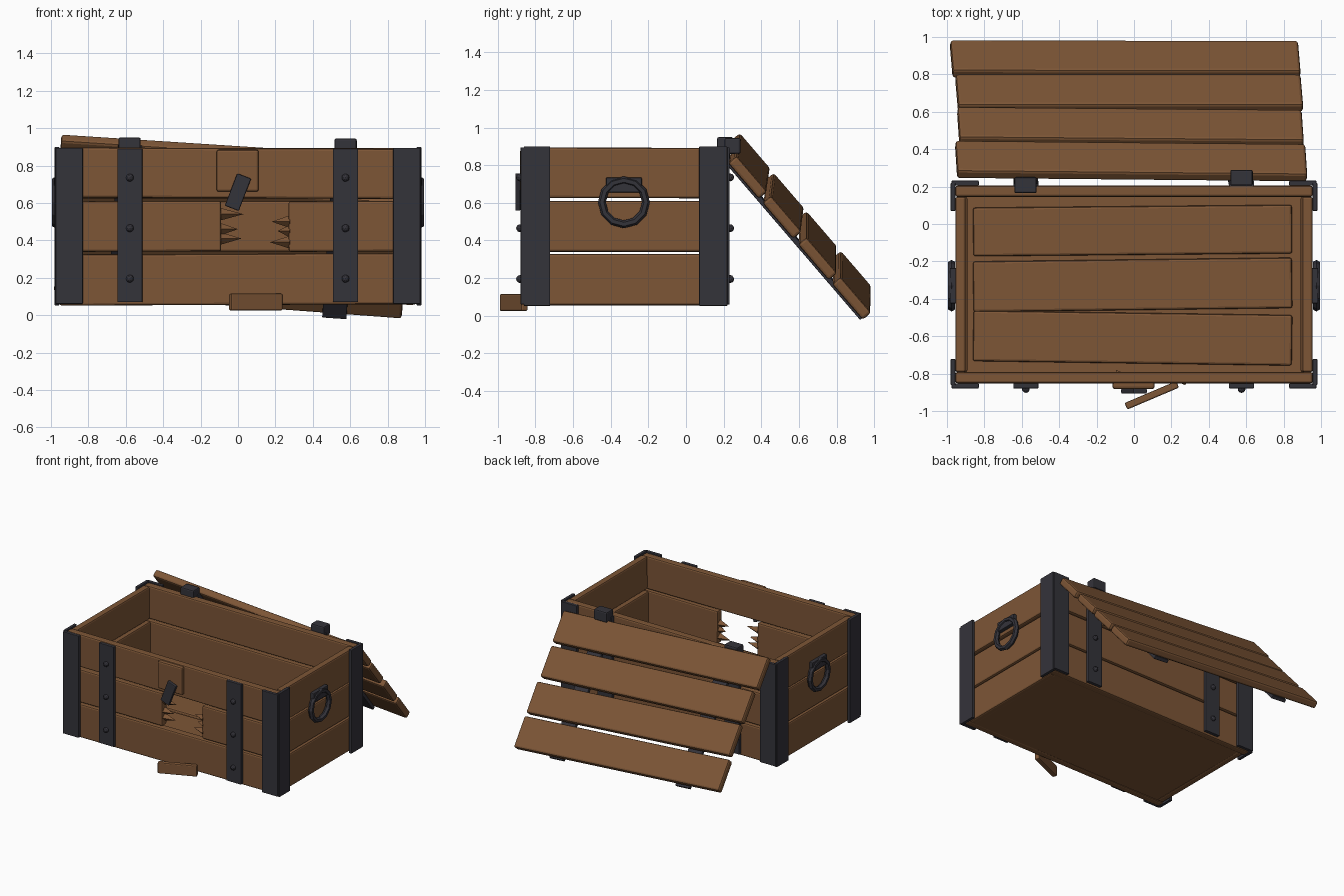
import bpy, bmesh, math, random
from mathutils import Matrix, Vector

random.seed(4)
cube = bpy.data.objects.get("Cube")
if cube:
    bpy.data.objects.remove(cube)


def material(name, rgb, rough):
    m = bpy.data.materials.new(name)
    m.use_nodes = True
    m.diffuse_color = (*rgb, 1)
    bsdf = m.node_tree.nodes["Principled BSDF"]
    bsdf.inputs["Base Color"].default_value = (*rgb, 1)
    bsdf.inputs["Roughness"].default_value = rough
    return m


WOOD = material("brown wood", (0.205, 0.092, 0.037), 0.8)
IRON = material("dark iron", (0.034, 0.033, 0.042), 0.6)


def finish(name, bm, mat, matrix):
    mesh = bpy.data.meshes.new(name)
    bm.to_mesh(mesh)
    bm.free()
    mesh.materials.append(mat)
    obj = bpy.data.objects.new(name, mesh)
    obj.matrix_world = matrix
    bpy.context.collection.objects.link(obj)
    return obj


def box(name, lo, hi, mat=WOOD, bevel=0.012, rot=None, frame=None):
    """Bevelled box between two corners, turned about its centre, in a frame."""
    lo, hi = Vector(lo), Vector(hi)
    bm = bmesh.new()
    bmesh.ops.create_cube(bm, size=1)
    bmesh.ops.scale(bm, vec=hi - lo, verts=bm.verts)
    bmesh.ops.bevel(bm, geom=bm.edges[:], offset=bevel, segments=2,
                    profile=0.5, affect='EDGES')
    matrix = (frame or Matrix()) @ Matrix.Translation((lo + hi) / 2)
    return finish(name, bm, mat, matrix @ (rot or Matrix()))


def turn(degrees, axis):
    return Matrix.Rotation(math.radians(degrees), 4, axis)


def wobble(axis, amount=0.3):
    return turn(random.uniform(-amount, amount), axis)


def rivet(x, y, z):
    bm = bmesh.new()
    bmesh.ops.create_icosphere(bm, subdivisions=2, radius=0.021)
    finish("rivet", bm, IRON, Matrix.Translation((x, y, z)))


# Plank rows shared by all four walls
ROWS = [(0.055, 0.328), (0.34, 0.61), (0.625, 0.893)]
FRONT, BACK, INNER = -0.852, 0.205, 0.06

# Long walls; the middle front plank is snapped in two
for i, (z0, z1) in enumerate(ROWS):
    box("back_plank", (-0.955, BACK - INNER, z0), (0.955, BACK, z1), rot=wobble('Y'))
    spans = [(-0.955, -0.09), (0.27, 0.955)] if i == 1 else [(-0.955, 0.955)]
    for x0, x1 in spans:
        box("front_plank", (x0, FRONT, z0), (x1, FRONT + INNER, z1), rot=wobble('Y'))

# Splinters on the snapped ends
for x, side, spikes in ((-0.1, 1, ((0.54, 0.13), (0.46, 0.10), (0.41, 0.12))),
                        (0.28, -1, ((0.50, 0.10), (0.45, 0.07), (0.39, 0.11)))):
    for z, length in spikes:
        bm = bmesh.new()
        bmesh.ops.create_cone(bm, cap_ends=True, segments=4, radius1=0.035,
                              radius2=0, depth=length)
        place = Matrix.Translation((x + side * length / 2, FRONT + 0.03, z))
        finish("splinter", bm, WOOD, place @ turn(90 * side, 'Y') @ turn(side * 6, 'X'))

# Short walls, lower planks set slightly further in
for s in (-1, 1):
    for i, (z0, z1) in enumerate(ROWS):
        out = 0.955 if i == 2 else 0.945
        x0, x1 = sorted((s * out, s * (out - 0.055)))
        box("side_plank", (x0, FRONT + INNER, z0), (x1, BACK - INNER, z1),
            rot=wobble('X', 0.2))

# Floor
box("floor_base", (-0.94, FRONT + 0.01, 0.06), (0.94, BACK - 0.01, 0.09), bevel=0.004)
for y0, y1, skew in ((-0.745, -0.475, -0.8), (-0.46, -0.19, 0.7), (-0.165, 0.095, 0.5)):
    box("floor_plank", (-0.86, y0, 0.08), (0.845, y1, 0.12), rot=turn(skew, 'Z'))

# Corner irons
for s in (-1, 1):
    for y0, y1 in ((FRONT - 0.027, FRONT), (BACK, BACK + 0.027)):
        x0, x1 = sorted((s * 0.83, s * 0.975))
        box("corner_iron", (x0, y0, 0.06), (x1, y1, 0.895), IRON, 0.004)
    for y0, y1 in ((FRONT - 0.01, -0.722), (0.07, BACK + 0.015)):
        x0, x1 = sorted((s * 0.955, s * 0.98))
        box("corner_iron_side", (x0, y0, 0.052), (x1, y1, 0.9), IRON, 0.004)

# Wall straps with rivets
for x in (-0.578, 0.575):
    for y, d in ((FRONT, -1), (BACK, 1)):
        y0, y1 = sorted((y, y + d * 0.027))
        box("wall_strap", (x - 0.067, y0, 0.07), (x + 0.067, y1, 0.89), IRON, 0.004)
        for z in (0.195, 0.465, 0.735):
            rivet(x, y + d * 0.03, z)

# Ring handles
for s in (-1, 1):
    x0, x1 = sorted((s * 0.94, s * 0.985))
    box("handle_bracket", (x0, -0.425, 0.655), (x1, -0.235, 0.735), IRON, 0.006)
    bpy.ops.mesh.primitive_torus_add(
        major_segments=12, minor_segments=6, major_radius=0.117, minor_radius=0.021,
        location=(s * 0.975, -0.33, 0.603), rotation=(0, math.pi / 2, 0))
    ring = bpy.context.object
    ring.name = "ring_handle"
    ring.data.materials.append(IRON)

# Front clasp block and hanging latch
box("clasp_block", (-0.115, FRONT - 0.03, 0.66), (0.11, FRONT + 0.01, 0.885))
box("latch", (-0.04, FRONT - 0.055, 0.565), (0.04, FRONT - 0.028, 0.75), IRON, 0.006,
    turn(21, 'Y'))

# Broken piece lying in front
box("broken_piece", (-0.055, -0.935, 0.025), (0.245, -0.897, 0.115), bevel=0.008,
    rot=turn(23, 'Z'))

# Open lid: local x along the planks, y down the slope, z outward
along = Vector((1, -0.005, -0.07)).normalized()
outward = along.cross(Vector((0, 0.65, -0.76))).normalized()
down = outward.cross(along)
lid = Matrix((along, down, outward)).transposed().to_4x4()
lid.translation = (0, 0.277, 0.91)
for i, (x0, x1) in enumerate(((-0.945, 0.93), (-0.92, 0.925), (-0.915, 0.935), (-0.93, 0.935))):
    y = i * 0.279
    box("lid_plank", (x0, y, -0.06), (x1, y + 0.252, 0), bevel=0.015,
        rot=wobble('Z', 0.5), frame=lid)
for x in (-0.575, 0.575):
    box("lid_strap", (x - 0.065, 0.0, -0.085), (x + 0.065, 1.1, -0.058), IRON, 0.004,
        frame=lid)

# Hinge blocks at the back rim
for x, y0, y1, z1 in ((-0.58, 0.165, 0.25, 0.95), (0.575, 0.205, 0.29, 0.945)):
    box("hinge_block", (x - 0.06, y0, 0.86), (x + 0.06, y1, z1), IRON, 0.01)
    box("hinge_leaf", (x - 0.065, BACK - 0.02, 0.8), (x + 0.065, BACK + 0.03, 0.89),
        IRON, 0.005)
